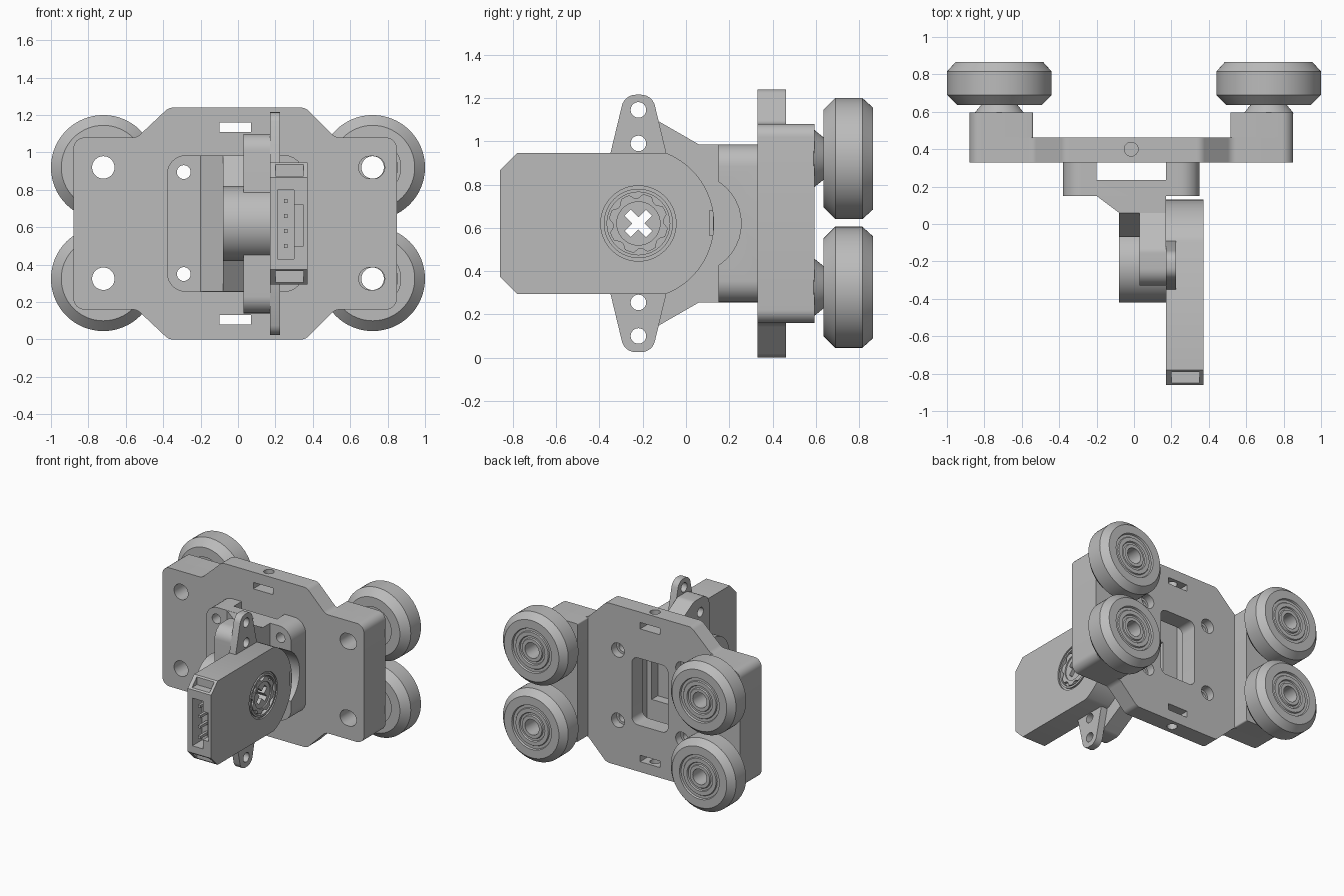
import bpy, bmesh, math
from mathutils import Vector

if "Cube" in bpy.data.objects:
    bpy.data.objects.remove(bpy.data.objects["Cube"], do_unlink=True)

grey = bpy.data.materials.new("light_grey")
grey.use_nodes = True
colour = (0.5, 0.5, 0.5, 1)
grey.diffuse_color = colour
grey.node_tree.nodes["Principled BSDF"].inputs["Base Color"].default_value = colour

PLACE = {"X": lambda u, v, t: (t, u, v),
         "Y": lambda u, v, t: (u, t, v),
         "Z": lambda u, v, t: (u, v, t)}


def finish(name, bm):
    bmesh.ops.recalc_face_normals(bm, faces=bm.faces)
    mesh = bpy.data.meshes.new(name)
    bm.to_mesh(mesh)
    bm.free()
    obj = bpy.data.objects.new(name, mesh)
    bpy.context.collection.objects.link(obj)
    mesh.materials.append(grey)
    return obj


def prism(name, points, axis, lo, hi):
    """Extrude a flat outline along an axis."""
    bm = bmesh.new()
    rings = [[bm.verts.new(PLACE[axis](u, v, t)) for u, v in points] for t in (lo, hi)]
    for ring in rings:
        bm.faces.new(ring)
    for i in range(len(points)):
        j = (i + 1) % len(points)
        bm.faces.new((rings[0][i], rings[0][j], rings[1][j], rings[1][i]))
    return finish(name, bm)


def lathe(name, profile, axis, centre, steps=64):
    """Revolve a closed (radius, distance) profile round an axis."""
    bm = bmesh.new()
    rings = []
    for i in range(steps):
        a = math.tau * i / steps
        rings.append([bm.verts.new(PLACE[axis](centre[0] + r * math.cos(a),
                                               centre[1] + r * math.sin(a), t))
                      for r, t in profile])
    for i in range(steps):
        a, b = rings[i], rings[(i + 1) % steps]
        for k in range(len(profile)):
            m = (k + 1) % len(profile)
            bm.faces.new((a[k], a[m], b[m], b[k]))
    return finish(name, bm)


def rounded(points, radius, steps=6):
    """Round every corner of an outline; radius is one value or one per corner."""
    out = []
    for i, p in enumerate(points):
        r = radius[i] if isinstance(radius, list) else radius
        p = Vector(p)
        if r == 0:
            out.append(p)
            continue
        a = (Vector(points[i - 1]) - p).normalized()
        b = (Vector(points[(i + 1) % len(points)]) - p).normalized()
        half = a.angle(b) / 2
        mid = p + (a + b).normalized() * r / math.sin(half)
        s, e = p + a * r / math.tan(half) - mid, p + b * r / math.tan(half) - mid
        for k in range(steps + 1):
            out.append(mid + s.lerp(e, k / steps).normalized() * r)
    return out


def rect(u0, u1, v0, v1):
    return [(u0, v0), (u1, v0), (u1, v1), (u0, v1)]


def circle(u, v, r, steps=40):
    return [(u + r * math.cos(math.tau * i / steps), v + r * math.sin(math.tau * i / steps))
            for i in range(steps)]


def cut(obj, points, axis, lo, hi):
    subtract(obj, prism("cutter", points, axis, lo, hi))


def subtract(obj, tool):
    tool.hide_render = True
    mod = obj.modifiers.new("cut", "BOOLEAN")
    mod.operation, mod.solver, mod.object = "DIFFERENCE", "EXACT", tool
    bpy.context.view_layer.objects.active = obj
    bpy.ops.object.modifier_apply(modifier=mod.name)
    bpy.data.objects.remove(tool, do_unlink=True)


MID = 0.62            # height of the symmetry plane
HUB = (-0.22, MID)    # motor axis in y and z
ROWS = (0.325, 0.92)  # wheel heights


def mirrored(points):
    """Complete a half outline by reflecting it about the symmetry plane."""
    return points + [(u, 2 * MID - v) for u, v in reversed(points)]


# Carriage plate with thick side blocks
half = [(-0.88, 1.08), (-0.54, 1.08), (-0.37, 1.24), (0.36, 1.24), (0.52, 1.08), (0.85, 1.08)]
outline = half + [(u, 2 * MID - v) for u, v in reversed(half)]
plate = prism("carriage_plate", rounded(outline, 0.06), "Y", 0.33, 0.463)
blocks = [prism("right_block", rounded(rect(-0.88, -0.54, 0.16, 1.08), [0.06, 0.01, 0.01, 0.06]), "Y", 0.45, 0.595),
          prism("left_block", rounded(rect(0.515, 0.85, 0.16, 1.08), [0.01, 0.06, 0.06, 0.01]), "Y", 0.45, 0.595)]
for z in ROWS:
    slot = rounded(rect(0.645, 0.785, z - 0.06, z + 0.06), 0.0595)
    for part in (plate, blocks[0]):
        cut(part, circle(-0.72, z, 0.06), "Y", 0.2, 0.7)
    for part in (plate, blocks[1]):
        cut(part, slot, "Y", 0.2, 0.7)
cut(plate, rounded(rect(-0.17, 0.14, 0.36, 0.88), 0.05), "Y", 0.2, 0.6)
for z in (0.105, 1.135):
    cut(plate, rect(-0.1, 0.07, z - 0.025, z + 0.025), "Y", 0.2, 0.6)
for lo, hi in ((-0.1, 0.1), (1.14, 1.3)):
    cut(plate, circle(-0.015, 0.4, 0.037, 24), "Z", lo, hi)

# Motor bracket: bridge with two legs
bridge = prism("bracket_bridge", rounded(rect(-0.38, 0.35, 0.255, 0.985), 0.1), "Y", 0.15, 0.335)
cut(bridge, rect(-0.2, 0.17, 0.1, 1.1), "Y", 0.235, 0.4)
cut(bridge, circle(0.025, MID, 0.23), "X", 0.172, 0.5)
for x in (-0.29, 0.26):
    for z in (0.35, 0.895):
        cut(bridge, circle(x, z, 0.037, 24), "Y", 0, 0.5)
        cut(plate, circle(x, z, 0.037, 24), "Y", 0.2, 0.6)
        cut(plate, circle(x, z, 0.055, 24), "Y", 0.4, 0.6)

# Bracket gusset, wedge and arm that hold the motor
gusset = prism("bracket_gusset", [(-0.2, 0.16), (-0.2, 0.15), (-0.08, 0.06), (0.16, 0.06), (0.16, 0.16)],
               "Z", 0.256, 0.984)
wedge = prism("bracket_wedge", mirrored([(0.07, 0.984), (0.06, 0.984), (-0.07, 0.8)]), "X", -0.08, 0.04)
arm_half = [(0.16, 0.985), (0.06, 0.985), (-0.14, 1.1), (-0.33, 1.1)]
arm = prism("bracket_arm", rounded(mirrored(arm_half), [0, 0, 0.06, 0.09, 0.09, 0.06, 0, 0]), "X", 0.03, 0.171)
for part in (bridge, gusset, wedge):
    cut(part, rect(-0.07, 0.13, 0.46, 0.78), "Y", -0.2, 0.3)

# Motor can, ear plate and gearbox body
can = prism("motor_can", circle(*HUB, 0.2, 64), "X", -0.08, 0.18)
ear_half = [(-0.36, 0.9), (-0.284, 1.215), (-0.156, 1.215), (-0.08, 0.9)]
ears = prism("ear_plate", rounded(ear_half + [(u, 2 * MID - v) for u, v in reversed(ear_half)],
                                  [0, 0.065, 0.065, 0, 0, 0.065, 0.065, 0]), "X", 0.17, 0.225)
for z in (0.1, 0.255, 0.99, 1.145):
    for part in (ears, arm):
        cut(part, circle(HUB[0], z, 0.036, 24), "X", 0, 0.4)
swing = math.asin(0.325 / 0.35)
nose = [(HUB[0] + 0.35 * math.cos(a), MID + 0.35 * math.sin(a))
        for a in (swing * (i / 16 - 1) for i in range(33))]
body = prism("gearbox_body", nose + [(-0.78, 0.945), (-0.86, 0.865), (-0.86, 0.375), (-0.78, 0.295)],
             "X", 0.17, 0.372)
cut(body, rect(0.108, 0.125, 0.565, 0.68), "X", 0.34, 0.5)

# Connector socket with pins, and latch slots at the corners
cut(body, rect(0.21, 0.3, 0.43, 0.8), "Y", -1, -0.74)
cut(body, rect(0.29, 0.35, 0.5, 0.72), "Y", -1, -0.8)
for z in (0.335, 0.905):
    cut(body, rect(0.2, 0.35, z - 0.03, z + 0.03), "Y", -1, -0.79)
for i in range(4):
    z = 0.5 + 0.08 * i
    prism("connector_pin", rect(0.245, 0.265, z - 0.01, z + 0.01), "Y", -0.84, -0.73)

# Output hub: ring groove, toothed disc and cross-shaped through hole
subtract(body, lathe("cutter", [(0.16, 0.36), (0.174, 0.36), (0.174, 0.4), (0.16, 0.4)], "X", HUB))
cut(body, circle(*HUB, 0.145), "X", 0.345, 0.5)
teeth = []
for i in range(40):
    a = math.tau * i / 40
    r = 0.118 if i % 5 in (0, 1) else 0.137
    teeth.append((HUB[0] + r * math.cos(a), MID + r * math.sin(a)))
hub = prism("output_hub", teeth, "X", 0.33, 0.368)
cut(hub, circle(*HUB, 0.1), "X", 0.358, 0.5)
for turn in (1, -1):
    d = Vector((1, turn)).normalized()
    n = Vector((-d.y, d.x)) * 0.02
    d *= 0.07
    bar = [Vector(HUB) + v for v in (d + n, n - d, -d - n, d - n)]
    for part in (body, can, arm, ears, hub):
        cut(part, bar, "X", -0.3, 0.6)

# Four wheels with their conical spacers
tyre = [(0.15, 0.645), (0.15, 0.635), (0.225, 0.635), (0.28, 0.69), (0.28, 0.815), (0.235, 0.865),
        (0.17, 0.865), (0.165, 0.852), (0.145, 0.852), (0.14, 0.86), (0.11, 0.86), (0.105, 0.85),
        (0.09, 0.85), (0.085, 0.86), (0.06, 0.86), (0.06, 0.645)]
spacer = [(0.06, 0.59), (0.135, 0.59), (0.088, 0.648), (0.06, 0.648)]
for side, x in (("right", -0.72), ("left", 0.72)):
    for level, z in zip(("lower", "upper"), ROWS):
        lathe(f"{side}_{level}_wheel", tyre, "Y", (x, z))
        lathe(f"{side}_{level}_spacer", spacer, "Y", (x, z))

# Smooth curved walls, keep hard edges
bpy.ops.object.select_all(action="DESELECT")
for obj in bpy.context.collection.objects:
    if obj.type == "MESH":
        obj.select_set(True)
        bpy.context.view_layer.objects.active = obj
bpy.ops.object.shade_smooth_by_angle(angle=math.radians(28))
